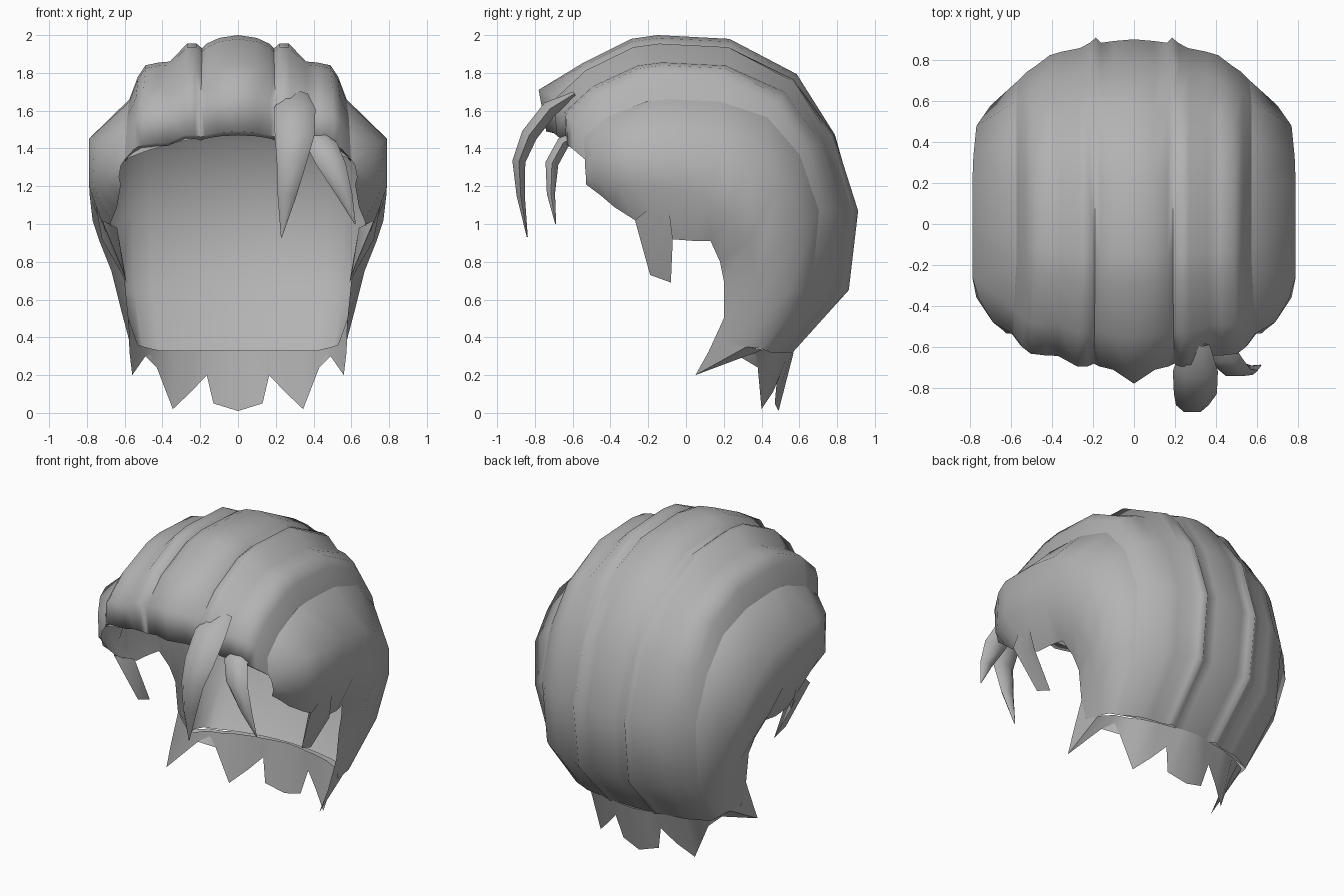
import bpy, math
from mathutils import Vector

grey = bpy.data.materials.new("hair_grey")
grey.diffuse_color = (0.45, 0.45, 0.45, 1)


def make(name, verts, faces, mirror=False, angle=60):
    me = bpy.data.meshes.new(name)
    me.from_pydata(verts, [], faces)
    me.materials.append(grey)
    me.shade_smooth()
    me.set_sharp_from_angle(angle=math.radians(angle))
    ob = bpy.data.objects.new(name, me)
    bpy.context.collection.objects.link(ob)
    if mirror:
        m = ob.modifiers.new("mirror", 'MIRROR')
        m.merge_threshold = 0.002
    return ob


def grid(rows):
    n = len(rows[0])
    faces = [(r * n + c, r * n + c + 1, (r + 1) * n + c + 1, (r + 1) * n + c)
             for r in range(len(rows) - 1) for c in range(n - 1)]
    return [p for row in rows for p in row], faces


# Crown: one centre profile (y, z), pulled inward for strands further out
profile = [(-.65, 1.47), (-.74, 1.49), (-.78, 1.71), (-.55, 1.85), (-.29, 1.98),
           (-.15, 2.0), (.23, 1.98), (.59, 1.80), (.80, 1.48), (.92, 1.07),
           (.87, .65), (.57, .32)]
# x, inset over the top, inset at the back
strands = [(0, 0, .02), (.1, .015, .03), (.165, .045, .04), (.19, .07, .01),
           (.22, .045, .04), (.27, .045, .07), (.36, .14, .09), (.42, .145, .11),
           (.49, .16, .17), (.53, .22, .20), (.575, .34, .25)]
tapers = (1.04, 1.04, 1.03, 1.02, 1, 1, 1, 1, 1, .98, .96, .87)
blend = (0, 0, 0, 0, 0, 0, 0, .4, .8, 1, 1, 1)


def rail_point(x, top, back, j):
    y, z = profile[j]
    d = top + (back - top) * blend[j]
    fy = 1 - d * (.55 if y < .1 else .95) / .9
    fz = 1 - d / .9 if z > 1.1 else 1
    dy, dz = (0, 0)
    if x > .05:
        dy, dz = {1: (.03, 0), 2: (.06, -.02)}.get(j, (0, 0))
    return (x * tapers[j], .1 + (y - .1) * fy + dy, 1.1 + (z - 1.1) * fz + dz)


rails = [[rail_point(*s, j) for j in range(len(profile))] for s in strands]
make("crown", *grid(rails), mirror=True, angle=75)

# Cap under the strands, bulging out at the sides and ending at the lower hairline
edge = rails[-1]
side = [[(.62, -.535, 1.31), (.63, -.53, 1.25), (.62, -.53, 1.21)],
        [(.69, -.48, 1.39), (.70, -.46, 1.22), (.63, -.45, 1.15)],
        [(.76, -.36, 1.43), (.77, -.36, 1.2), (.64, -.38, 1.09)],
        [(.79, -.26, 1.45), (.79, -.26, 1.2), (.67, -.27, 1.02)],
        [(.79, -.02, 1.45), (.785, -.05, 1.18), (.69, -.08, .92)],
        [(.79, .20, 1.42), (.785, .10, 1.15), (.69, .05, .91)],
        [(.785, .33, 1.33), (.77, .22, 1.02), (.67, .13, .91)],
        [(.77, .48, 1.18), (.73, .32, .9), (.63, .18, .80)],
        [(.70, .58, .95), (.67, .38, .75), (.60, .20, .70)],
        [(.63, .55, .65), (.62, .38, .55), (.58, .20, .50)],
        [(.53, .40, .34), (.55, .32, .35), (.57, .23, .36)]]
middle = [(-.65, 1.47), (-.64, 1.58), (-.50, 1.70), (-.27, 1.79), (-.13, 1.82), (.22, 1.81),
          (.52, 1.66), (.72, 1.40), (.82, 1.07), (.77, .68), (.53, .33)]
cap = []
for (my, mz), (ex, ey, ez), s in zip(middle, edge[1:], side):
    under = []
    for k in range(6):
        t = k / 6
        under.append((ex * t, ey + (my - ey) * (1 - t * t), ez + (mz - ez) * (1 - t * t)))
    cap.append(under + [(ex, ey, ez)] + s)
make("cap", *grid(cap), mirror=True)

# Sideburns
make("sideburn", [(.72, -.27, 1.02), (.765, -.10, 1.16), (.72, -.07, .92),
                  (.60, -.19, .73), (.59, -.08, .69), (.70, -.15, .95), (.64, -.17, .98)],
     [(0, 5, 1), (1, 5, 2), (0, 3, 5), (3, 4, 5), (5, 4, 2), (0, 6, 3), (6, 4, 3), (6, 2, 4)],
     mirror=True)

# Pointed fringe at the neck: outer face down to the tips and back up inside
top = [(0, .57, .32), (.09, .56, .32), (.16, .545, .32), (.25, .53, .32), (.35, .50, .32),
       (.43, .46, .32), (.50, .41, .335), (.55, .32, .35), (.58, .20, .50)]
tips = [(0, .49, .01), (.13, .47, .05), (.165, .50, .20), (.25, .46, .11), (.345, .40, .02),
        (.43, .38, .24), (.49, .28, .30), (.56, .05, .20), (.575, .12, .325)]
inside = [(x * .96, y - .05, z + .01) for x, y, z in top[:-2]] + [(.53, .25, .36), top[-1]]
make("neck_fringe", *grid([top, tips, inside]), mirror=True, angle=45)


# Loose forelocks: flattened hexagonal sections (x, y, z, half width, half depth)
def lock(name, path):
    n = 6
    verts, faces = [], []
    for i, (x, y, z, w, d) in enumerate(path):
        a, b = path[max(i - 1, 0)], path[min(i + 1, len(path) - 1)]
        t = Vector((0, b[1] - a[1], b[2] - a[2])).normalized()
        nrm = t.cross(Vector((1, 0, 0)))
        for k in range(n):
            g = 2 * math.pi * k / n
            verts.append(tuple(Vector((x + w * math.cos(g), y, z)) + nrm * d * math.sin(g)))
    for i in range(len(path) - 1):
        for k in range(n):
            faces.append((i * n + k, i * n + (k + 1) % n,
                          (i + 1) * n + (k + 1) % n, (i + 1) * n + k))
    make(name, verts, faces)


lock("long_forelock", [(.30, -.59, 1.69, .07, .015), (.30, -.72, 1.61, .11, .05),
                       (.30, -.83, 1.47, .105, .05), (.285, -.885, 1.33, .08, .04),
                       (.26, -.875, 1.15, .05, .025), (.23, -.84, .93, .003, .003)])
lock("short_forelock", [(.40, -.54, 1.49, .06, .02), (.44, -.65, 1.43, .085, .04),
                        (.49, -.71, 1.32, .08, .04), (.56, -.715, 1.16, .045, .025),
                        (.62, -.69, 1.0, .003, .003)])
